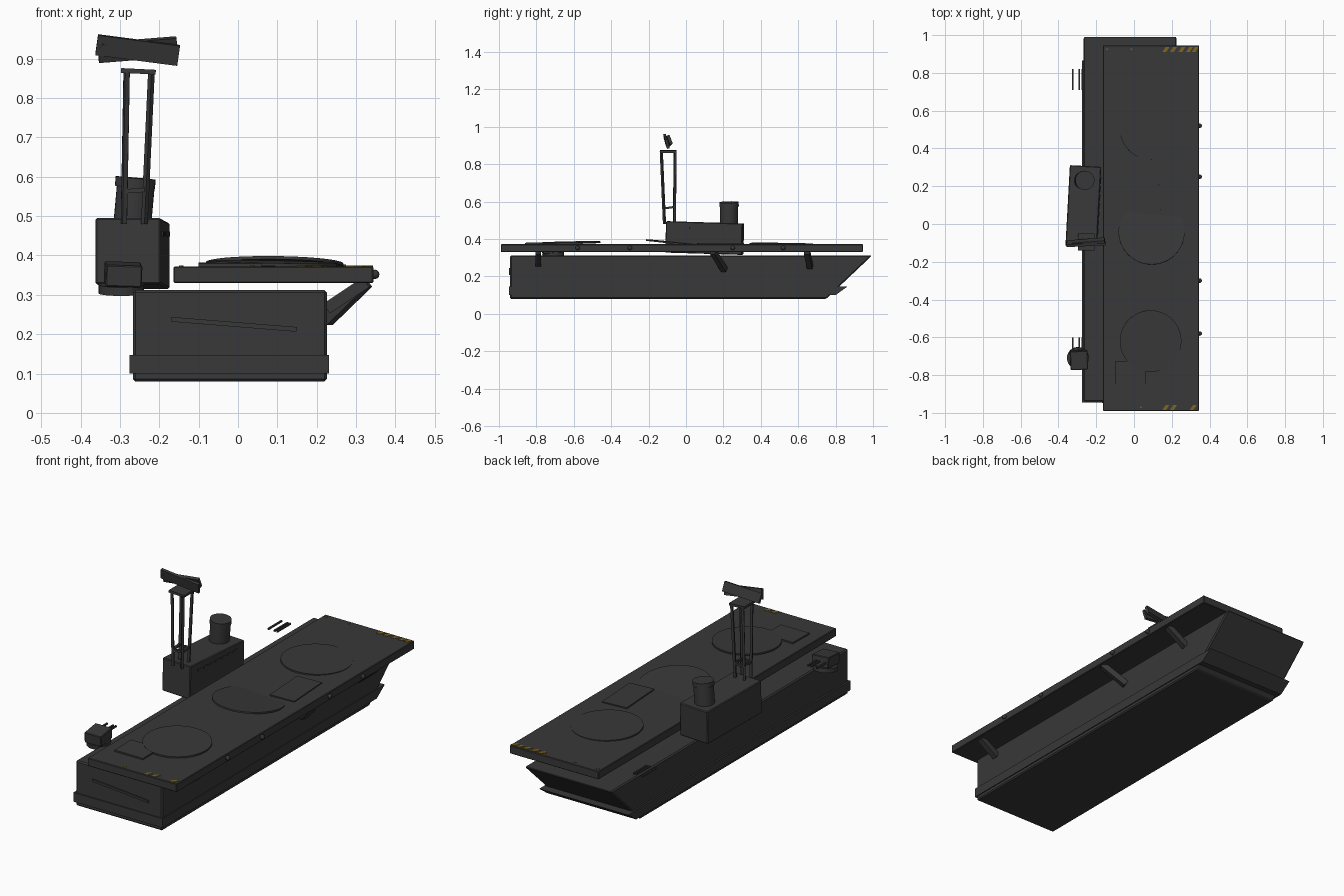
import bpy, bmesh, math
from mathutils import Vector, Matrix, Euler

if "Cube" in bpy.data.objects:
    bpy.data.objects.remove(bpy.data.objects["Cube"])

def material(name, rgb):
    m = bpy.data.materials.new(name)
    m.diffuse_color = (*rgb, 1)
    m.use_nodes = True
    m.node_tree.nodes["Principled BSDF"].inputs["Base Color"].default_value = m.diffuse_color
    return m

GREY = material("dark_grey", (0.040, 0.040, 0.040))
YELLOW = material("marking_yellow", (0.22, 0.13, 0.012))

def finish(name, bm, mat=GREY, bevel=0):
    bmesh.ops.recalc_face_normals(bm, faces=bm.faces)
    me = bpy.data.meshes.new(name)
    bm.to_mesh(me)
    bm.free()
    me.materials.append(mat)
    ob = bpy.data.objects.new(name, me)
    bpy.context.collection.objects.link(ob)
    if bevel:
        b = ob.modifiers.new("bevel", 'BEVEL')
        b.width, b.segments = bevel, 1
    return ob

def place(loc, rot, size=(1, 1, 1)):
    return Matrix.LocRotScale(Vector(loc), Euler(rot), Vector(size))

def box(name, loc, size, rot=(0, 0, 0), mat=GREY, bevel=0):
    bm = bmesh.new()
    bmesh.ops.create_cube(bm, size=1, matrix=place(loc, rot, size))
    return finish(name, bm, mat, bevel)

def cylinder(name, loc, r, h, rot=(0, 0, 0), sides=32):
    bm = bmesh.new()
    bmesh.ops.create_cone(bm, cap_ends=True, segments=sides, radius1=r, radius2=r,
                          depth=h, matrix=place(loc, rot))
    return finish(name, bm)

def beam(name, p, q, w, d=None):
    p, q = Vector(p), Vector(q)
    rot = (q - p).to_track_quat('Z', 'Y').to_euler()
    return box(name, (p + q) / 2, (w, d or w, (q - p).length), rot)

def prism(name, pts, x0, x1, bevel=0):
    # side profile (y, z) extruded across x
    bm = bmesh.new()
    f = bm.faces.new([bm.verts.new((x0, y, z)) for y, z in pts])
    ext = bmesh.ops.extrude_face_region(bm, geom=[f])
    bmesh.ops.translate(bm, vec=(x1 - x0, 0, 0),
                        verts=[v for v in ext["geom"] if isinstance(v, bmesh.types.BMVert)])
    return finish(name, bm, GREY, bevel)

# Hull with raked bow, lower belt and stern plate
prism("hull", [(-0.94, 0.08), (0.75, 0.08), (0.995, 0.312), (-0.94, 0.312)], -0.267, 0.226, 0.006)
prism("hull_belt", [(-0.946, 0.10), (0.80, 0.10), (0.865, 0.147), (-0.946, 0.147)], -0.276, 0.231)
box("stern_plate", (-0.01, -0.942, 0.225), (0.32, 0.01, 0.012), (0, 0.08, 0))

# Flight deck, offset to the right
DECK = 0.372
box("flight_deck", (0.09, -0.022, 0.351), (0.508, 1.936, 0.042), bevel=0.003)

# Round deck plates, slightly tilted
cylinder("deck_disc_rear", (0.093, 0.51, 0.373), 0.17, 0.008, (-0.012, 0.015, 0), 48)
cylinder("deck_disc_middle", (0.093, -0.04, 0.377), 0.175, 0.008, (-0.10, 0.01, 0), 48)
cylinder("deck_disc_front", (0.088, -0.62, 0.380), 0.163, 0.008, (0.02, 0.02, 0), 48)

# Lift panels
box("lift_rear", (0.20, 0.185, 0.374), (0.135, 0.245, 0.008), (0, 0.01, 0.06))
box("lift_front", (-0.02, -0.793, 0.377), (0.162, 0.135, 0.008), (0.02, 0, 0))

# Diagonal yellow hazard marks at both deck ends
def hazard_mark(i, x, y, w=0.02, h=0.028, lean=0.018):
    bm = bmesh.new()
    z = DECK + 0.002
    corners = [(x, y), (x + w, y), (x + w + lean, y + h), (x + lean, y + h)]
    f = bm.faces.new([bm.verts.new((a, b, z)) for a, b in corners])
    f.normal_update()
    ext = bmesh.ops.extrude_face_region(bm, geom=[f])
    bmesh.ops.translate(bm, vec=(0, 0, -0.004),
                        verts=[v for v in ext["geom"] if isinstance(v, bmesh.types.BMVert)])
    finish(f"hazard_mark_{i}", bm, YELLOW)

marks = [(x, 0.91) for x in (0.15, 0.19, 0.235, 0.275, 0.305)]
marks += [(x, -0.985) for x in (0.15, 0.19, 0.295)]
for i, (x, y) in enumerate(marks):
    hazard_mark(i, x, y)
for i, (x, y) in enumerate([(-0.15, 0.92), (-0.02, 0.92), (0.03, -0.975)]):
    hazard_mark(20 + i, x, y, 0.008, 0.008, 0.004)

# Struts under the deck overhang
for i, (y, lean, low) in enumerate([(-0.79, 0.0, 0.265), (0.175, -0.03, 0.235), (0.655, -0.008, 0.25)]):
    beam(f"deck_strut_{i}", (0.225, y - lean, low), (0.325, y + lean, 0.332), 0.03)

# Small edge lamps
for i, y in enumerate((0.52, 0.25, -0.30, -0.58)):
    bm = bmesh.new()
    bmesh.ops.create_uvsphere(bm, u_segments=10, v_segments=6, radius=0.012,
                              matrix=Matrix.Translation((0.348, y, 0.352)))
    finish(f"edge_lamp_{i}", bm)

# Island tower
box("island", (-0.268, 0.10, 0.405), (0.166, 0.41, 0.168), (-0.03, 0, -0.055), bevel=0.004)
for i in range(7):
    y = -0.04 + i * 0.045
    box(f"island_window_{i}", (-0.1835 + 0.055 * (y - 0.10), y, 0.455),
        (0.005, 0.03, 0.012), (-0.03, 0, -0.055))

# Funnel with cap band
cylinder("funnel", (-0.264, 0.23, 0.53), 0.048, 0.13, (0.02, 0.09, 0))
cylinder("funnel_cap", (-0.261, 0.231, 0.585), 0.051, 0.024, (0.02, 0.09, 0))

# Lattice mast: four legs, cross rails, top plate
for sx, xb, xt in ((0, -0.290, -0.283), (1, -0.238, -0.220)):
    for sy, yb, yt in ((0, -0.115, -0.132), (1, -0.062, -0.058)):
        beam(f"mast_leg_{sx}{sy}", (xb, yb, 0.48), (xt, yt, 0.867), 0.012)
for sx, x in enumerate((-0.288, -0.236)):
    beam(f"mast_side_rail_{sx}", (x, -0.12, 0.563), (x, -0.055, 0.572), 0.011)
for sy, y in enumerate((-0.118, -0.061)):
    beam(f"mast_cross_rail_{sy}", (-0.288, y, 0.563), (-0.234, y, 0.567), 0.011)
box("mast_top_plate", (-0.253, -0.095, 0.868), (0.088, 0.09, 0.012), (0, 0.05, 0))

# Radar: two crossed slabs
box("radar_panel", (-0.255, -0.105, 0.922), (0.21, 0.014, 0.052), (0.22, 0.13, 0.05))
box("radar_back", (-0.255, -0.095, 0.923), (0.20, 0.016, 0.05), (0.35, -0.08, 0.08))

# Gun mounts on the left side; the rear one is sunk into the hull
def gun(tag, y, z):
    if tag == "front":
        cylinder("gun_platform_front", (-0.297, y, z - 0.037), 0.058, 0.022, (0.12, 0, 0), 24)
        box("gun_house_front", (-0.292, y - 0.01, z), (0.092, 0.10, 0.055), (0.10, 0.03, 0.05), bevel=0.003)
    for i, x in enumerate((-0.325, -0.29, -0.275)):
        beam(f"gun_barrel_{tag}_{i}", (x, y + 0.0, z + 0.005), (x, y + 0.11, z + 0.005), 0.008)

gun("front", -0.71, 0.352)
gun("rear", 0.71, 0.338)
